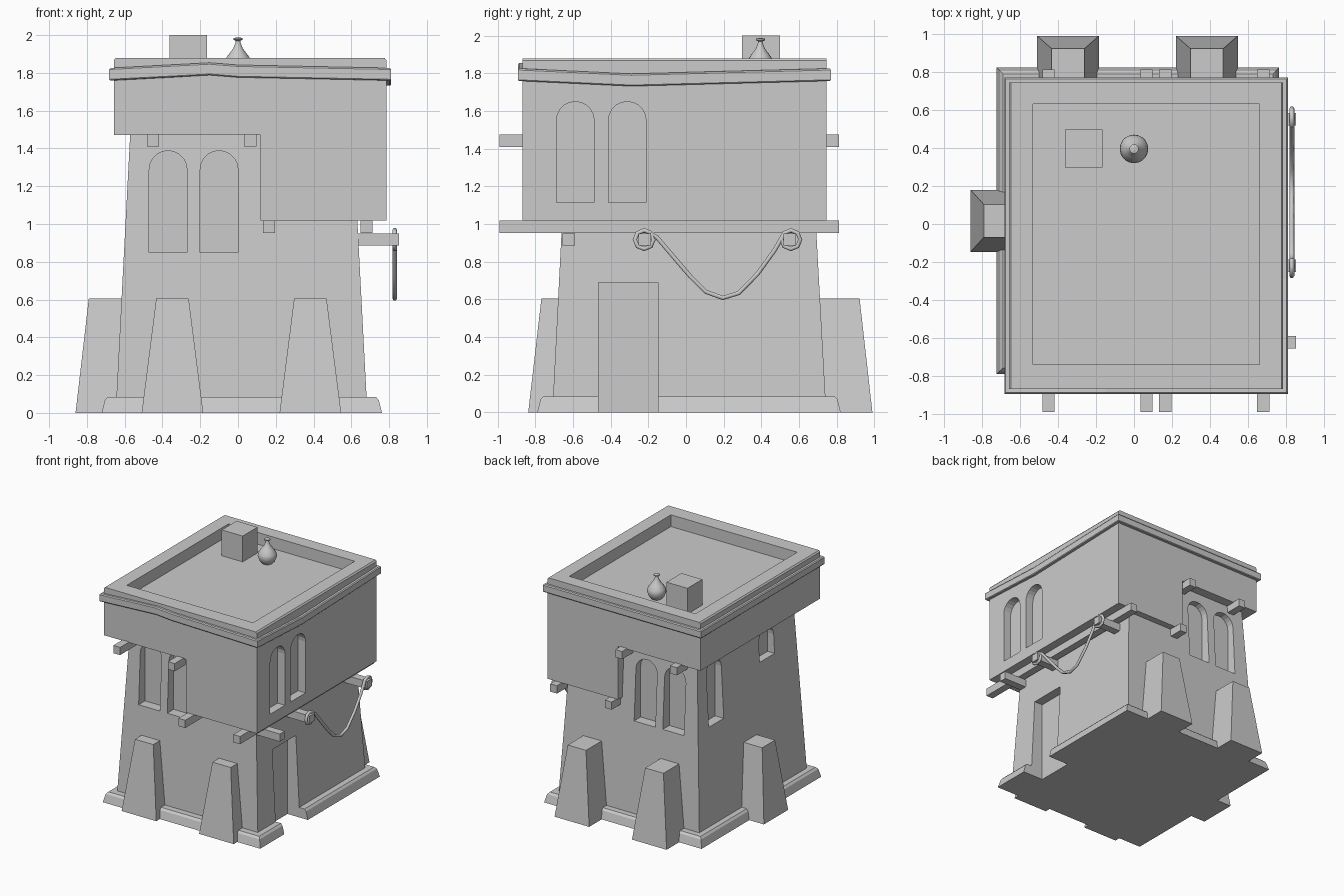
import bpy, bmesh, math
from mathutils import Vector

if "Cube" in bpy.data.objects:
    bpy.data.objects.remove(bpy.data.objects["Cube"])


def mesh_object(name, verts, faces):
    me = bpy.data.meshes.new(name)
    me.from_pydata(verts, [], faces)
    bm = bmesh.new()
    bm.from_mesh(me)
    bmesh.ops.recalc_face_normals(bm, faces=bm.faces)
    bm.to_mesh(me)
    bm.free()
    ob = bpy.data.objects.new(name, me)
    bpy.context.collection.objects.link(ob)
    return ob


def loft(name, a, b):
    """Solid between two matching outlines."""
    n = len(a)
    faces = [list(range(n)), list(range(n, 2 * n))]
    faces += [[i, (i + 1) % n, n + (i + 1) % n, n + i] for i in range(n)]
    return mesh_object(name, a + b, faces)


def rect(x0, x1, y0, y1, z):
    return [(x0, y0, z), (x1, y0, z), (x1, y1, z), (x0, y1, z)]


def frustum(name, low, high, z0, z1):
    return loft(name, rect(*low, z0), rect(*high, z1))


def box(name, x0, x1, y0, y1, z0, z1):
    r = (x0, x1, y0, y1)
    return frustum(name, r, r, z0, z1)


def cut(target, cutter):
    m = target.modifiers.new("cut", "BOOLEAN")
    m.operation = "DIFFERENCE"
    m.solver = "EXACT"
    m.object = cutter
    cutter.hide_render = True
    cutter.hide_viewport = True
    cutter.display_type = "WIRE"


def arch_cutter(axis, centre, z0, z1, a, b, r=0.1):
    """Round-topped prism running along axis from a to b."""
    prof = [(centre - r, z0), (centre + r, z0)]
    prof += [(centre + r * math.cos(t * math.pi / 10), z1 - r + r * math.sin(t * math.pi / 10))
             for t in range(11)]
    place = (lambda u, z, d: (d, u, z)) if axis == "x" else (lambda u, z, d: (u, d, z))
    return loft("window_cutter", [place(u, z, a) for u, z in prof],
                [place(u, z, b) for u, z in prof])


# Tapered lower walls with arched window niches
walls = frustum("lower_walls", (-0.648, 0.685, -0.71, 0.745),
                (-0.558, 0.595, -0.622, 0.65), 0, 1.72)
for x in (-0.37, -0.1):
    cut(walls, arch_cutter("y", x, 0.85, 1.388, -0.9, -0.58))
    cut(walls, arch_cutter("y", x, 0.85, 1.388, 0.61, 0.95))
cut(walls, arch_cutter("x", 0.45, 0.90, 1.44, -0.9, -0.52))
cut(walls, arch_cutter("x", -0.255, 1.18, 1.44, -0.9, -0.52))

# Plinth, with the doorway cut through it and the wall
plinth = frustum("plinth", (-0.722, 0.762, -0.79, 0.822),
                 (-0.705, 0.745, -0.773, 0.805), 0, 0.068)
plinth_top = frustum("plinth_top", (-0.705, 0.745, -0.773, 0.805),
                     (-0.69, 0.73, -0.758, 0.79), 0.068, 0.085)
door = box("door_cutter", 0.57, 1.0, -0.465, -0.148, -0.1, 0.69)
for part in (walls, plinth, plinth_top):
    cut(part, door)

# Buttresses: two at front, two at back, one on the left
for cx in (-0.347, 0.383):
    b, t = (cx - 0.163, cx + 0.163), (cx - 0.086, cx + 0.086)
    frustum("front_buttress", b + (-0.838, -0.5), t + (-0.768, -0.5), 0, 0.605)
    frustum("back_buttress", b + (0.5, 0.99), t + (0.5, 0.922), 0, 0.605)
frustum("left_buttress", (-0.86, -0.5, -0.147, 0.18), (-0.79, -0.5, -0.07, 0.103), 0, 0.605)

# Stepped overhanging upper storey with sunken roof
X0, X1, Y0, Y1 = -0.657, 0.785, -0.868, 0.745
step = [(X0, 1.47), (0.118, 1.47), (0.118, 1.018), (X1, 1.018), (X1, 1.868),
        (X1 - 0.01, 1.88), (X0 + 0.01, 1.88), (X0, 1.868)]
upper = loft("upper_storey", [(x, Y0, z) for x, z in step], [(x, Y1, z) for x, z in step])
cut(upper, box("roof_cutter", -0.53, 0.66, -0.74, 0.63, 1.78, 2.1))
for y in (-0.588, -0.312):
    cut(upper, arch_cutter("x", y, 1.113, 1.65, 0.715, 1.0))

# Slightly crooked trim band around the parapet: (x, y, height offset, outward)
path = [(X0, Y0, 0, (-1, -1)), (-0.15, Y0, 0.028, (0, -1)), (0.0, Y0, 0.016, (0, -1)),
        (X1, Y0, 0, (1, -1)), (X1, -0.29, -0.028, (1, 0)), (X1, Y1, 0, (1, 1)),
        (X0, Y1, 0, (-1, 1))]
section = [(-0.03, 1.76), (0.02, 1.76), (0.025, 1.766), (0.025, 1.818), (0.018, 1.826), (-0.03, 1.826)]
verts = [(x + o[0] * d, y + o[1] * d, z + dz) for x, y, dz, o in path for d, z in section]
n, k = len(path), len(section)
faces = [[i * k + j, i * k + (j + 1) % k, (i + 1) % n * k + (j + 1) % k, (i + 1) % n * k + j]
         for i in range(n) for j in range(k)]
mesh_object("parapet_trim", verts, faces)

# Timber beams under the overhangs
for x, z in ((-0.45, 1.41), (0.065, 1.41), (0.164, 0.953), (0.68, 0.953)):
    box("long_beam", x - 0.032, x + 0.032, -0.99, 0.812, z, z + 0.066)
for y in (-0.622, -0.22, 0.55):
    box("side_beam", 0.5, 0.853, y - 0.033, y + 0.033, 0.885, 0.95)

# Rope looped round two side beams and sagging between them
def loop(cy, start, turn):
    return [(cy + 0.05 * math.cos(start + turn * i * math.pi / 4),
             0.917 + 0.05 * math.sin(start + turn * i * math.pi / 4)) for i in range(9)]

sag = [(-0.155, 0.93), (-0.07, 0.83), (0.02, 0.725), (0.105, 0.64), (0.195, 0.607),
       (0.28, 0.633), (0.38, 0.735), (0.47, 0.86), (0.51, 0.93)]
pts = loop(-0.222, math.pi / 4, 1) + sag + loop(0.557, 3 * math.pi / 4, -1)
cu = bpy.data.curves.new("rope", "CURVE")
cu.dimensions = "3D"
cu.bevel_depth = 0.013
cu.bevel_resolution = 1
cu.use_fill_caps = True
sp = cu.splines.new("POLY")
sp.points.add(len(pts) - 1)
for p, (y, z) in zip(sp.points, pts):
    p.co = (0.83, y, z, 1)
bpy.context.collection.objects.link(bpy.data.objects.new("rope", cu))

# Rooftop block and jar
box("roof_block", -0.362, -0.165, 0.298, 0.498, 1.77, 2.0)
profile = [(0.035, 1.775), (0.06, 1.80), (0.075, 1.84), (0.07, 1.868), (0.048, 1.90),
           (0.025, 1.93), (0.013, 1.96), (0.012, 1.97), (0.024, 1.976), (0.024, 1.984), (0.008, 1.988)]
S = 20
verts = [(r * math.cos(2 * math.pi * i / S), 0.395 + r * math.sin(2 * math.pi * i / S), z)
         for r, z in profile for i in range(S)]
faces = [[j * S + i, j * S + (i + 1) % S, (j + 1) * S + (i + 1) % S, (j + 1) * S + i]
         for j in range(len(profile) - 1) for i in range(S)]
faces += [list(range(S)), list(range((len(profile) - 1) * S, len(profile) * S))]
jar = mesh_object("roof_jar", verts, faces)
bpy.ops.object.select_all(action="DESELECT")
jar.select_set(True)
bpy.context.view_layer.objects.active = jar
bpy.ops.object.shade_smooth_by_angle(angle=math.radians(40))
